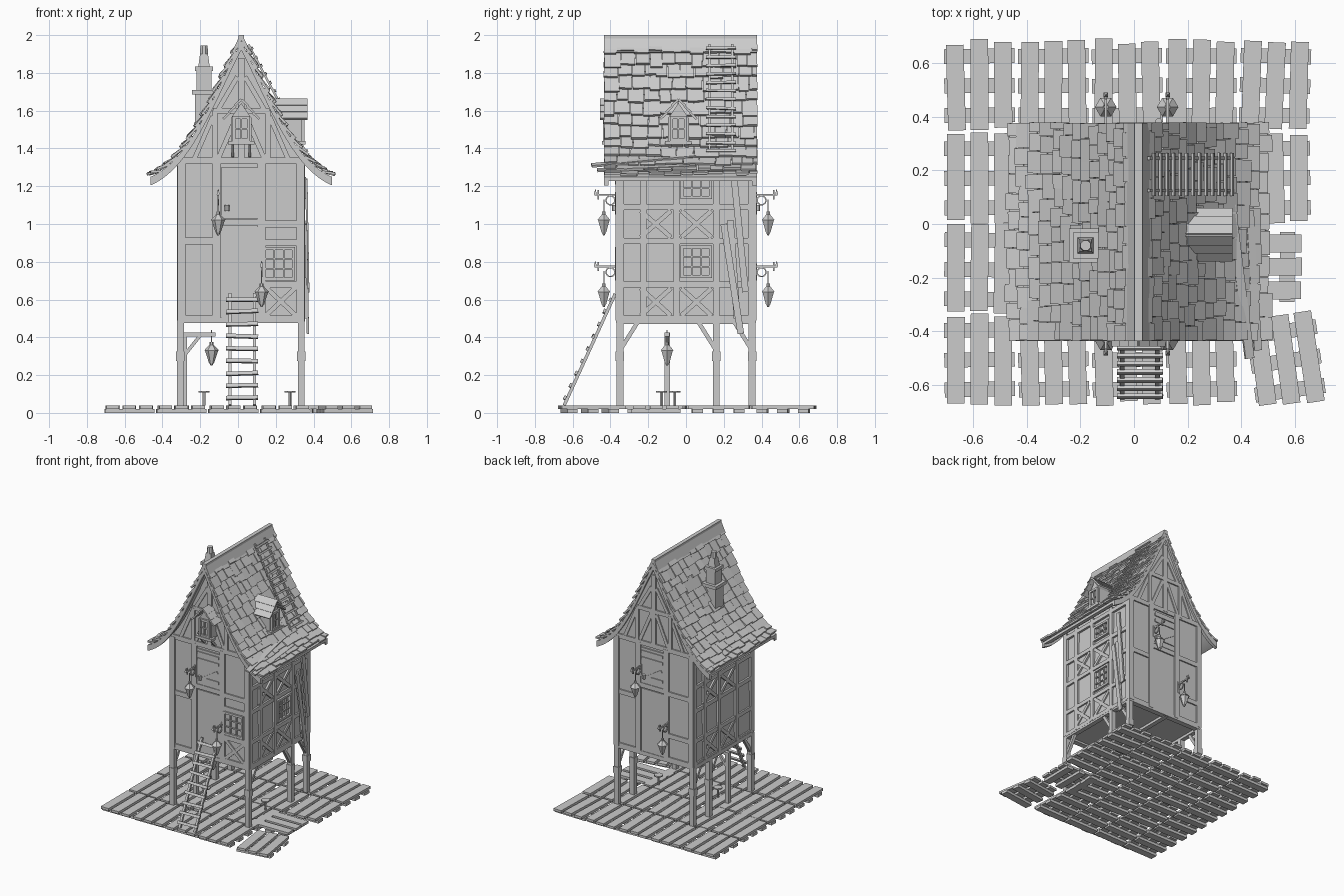
import bpy, bmesh, math, random
from collections import defaultdict
from mathutils import Matrix, Vector, geometry

random.seed(4)
if "Cube" in bpy.data.objects:
    bpy.data.objects.remove(bpy.data.objects["Cube"], do_unlink=True)

grey = bpy.data.materials.new("plain_grey")
grey.use_nodes = True
COLOUR = (0.6, 0.6, 0.6, 1)
grey.diffuse_color = COLOUR
grey.node_tree.nodes["Principled BSDF"].inputs["Base Color"].default_value = COLOUR

parts = defaultdict(bmesh.new)
I = Matrix()
CX = 0.017
UP, FRONT = Vector((0, 0, 1)), Vector((0, -1, 0))


def jit(a):
    return random.uniform(-a, a)


def box(name, centre, size, M=I, rot=0):
    m = M @ Matrix.Translation(centre) @ Matrix.Rotation(rot, 4, 'Z') @ Matrix.Diagonal((*size, 1))
    bmesh.ops.create_cube(parts[name], size=1, matrix=m)


def bar(name, p, q, w, t, n=FRONT, M=I):
    """Straight timber from p to q, w wide, t thick along n."""
    p, q = Vector(p), Vector(q)
    y = (q - p).normalized()
    x = y.cross(n).normalized()
    r = Matrix((x, y, x.cross(y))).transposed().to_4x4()
    m = M @ Matrix.Translation((p + q) / 2) @ r @ Matrix.Diagonal((w, (q - p).length, t, 1))
    bmesh.ops.create_cube(parts[name], size=1, matrix=m)


def cone(name, x, y, z0, z1, r0, r1, M=I, n=4):
    m = M @ Matrix.Translation((x, y, (z0 + z1) / 2)) @ Matrix.Rotation(math.pi / n, 4, 'Z')
    bmesh.ops.create_cone(parts[name], cap_ends=True, segments=n, radius1=r0, radius2=r1,
                          depth=z1 - z0, matrix=m)


def prism(name, outline, y0, y1, M=I):
    """Extrude an x-z outline from y0 to y1."""
    bm = parts[name]
    f = bm.faces.new([bm.verts.new(M @ Vector((x, y0, z))) for x, z in outline])
    new = bmesh.ops.extrude_face_region(bm, geom=[f])["geom"]
    shift = M.to_3x3() @ Vector((0, y1 - y0, 0))
    bmesh.ops.translate(bm, verts=[v for v in new if isinstance(v, bmesh.types.BMVert)], vec=shift)


def wall_frame(deg, dist):
    return (Matrix.Translation((CX, 0, 0)) @ Matrix.Rotation(math.radians(deg), 4, 'Z')
            @ Matrix.Translation((0, -dist, 0)))


house = Matrix.Translation((CX, 0, 0))
front, right, back, left = [wall_frame(a, d) for a, d in ((0, .36), (90, .327), (180, .36), (270, .327))]

# Roof curve, from ridge to eave
curve = [Vector(v) for v in geometry.interpolate_bezier((0, 1.965), (.13, 1.72), (.26, 1.34), (.48, 1.25), 60)]
half = [(v.x, v.y) for v in curve]
lower = [(x, z - .03) for x, z in half]
mirrored = lambda pts: [(-x, z) for x, z in pts]

# Walls and gables in one solid
inside = [p for p in lower if p[0] < .327]
prism("house_walls", [(-.327, .49), (.327, .49)] + inside[::-1] + mirrored(inside[1:]), -.36, .36, house)

# Roof shell and barge boards
for name, y0, y1, drop in (("roof_shell", -.425, .37, .022), ("front_barge_board", -.435, -.41, .045),
                           ("back_barge_board", .35, .375, .045)):
    under = [(x, z - drop) for x, z in half]
    prism(name, half + under[::-1] + mirrored(under[1:]) + mirrored(half[:0:-1]), y0, y1, house)

# Shingles in overlapping rows
ROWS = 13
for s in (-1, 1):
    for i in range(ROWS):
        a = curve[min(59, int(i * 59 / ROWS))]
        b = curve[min(59, int((i + 1.25) * 59 / ROWS))]
        d = (b - a).normalized()
        n = Vector((-d.y, d.x))
        y = -.435
        while y < .36:
            w = min(random.uniform(.055, .095), .378 - y)
            e = b + n * (.019 + jit(.005)) + d * jit(.012)
            bar("shingles", (s * a.x, y + w / 2, a.y), (s * e.x, y + w / 2 + jit(.003), e.y),
                w - .003, .013, Vector((s * n.x, 0, n.y)), house)
            y += w
    bar("ridge_cap", (s * .025, -.435, 1.945), (s * .025, .375, 1.945), .085, .014, Vector((s * .9, 0, .42)), house)
bar("ridge_cap", (0, -.435, 1.985), (0, .375, 1.985), .03, .03, UP, house)

# Loose boards on the eave, and a roof ladder
bar("loose_eave_boards", (.43, -.5, 1.31), (.36, .07, 1.365), .035, .012, Vector((.4, 0, 1)))
bar("loose_eave_boards", (.46, -.47, 1.285), (.43, .05, 1.31), .03, .012, Vector((.4, 0, 1)))


def ladder(name, top, foot, half_w, side, n, rungs, t):
    top, foot, side = Vector(top), Vector(foot), Vector(side)
    for s in (-1, 1):
        bar(name, top + side * half_w * s, foot + side * half_w * s, t, t, n)
    for i in range(rungs):
        p = top.lerp(foot, (i + .5) / rungs) + n * t * .7
        bar(name, p - side * (half_w + .02) + UP * jit(.004), p + side * (half_w + .02) + UP * jit(.004), t * 1.2, t * .8, n)


ladder("roof_ladder", (.055, .185, 1.95), (.37, .185, 1.36), .06, (0, 1, 0), Vector((.88, 0, .47)), 13, .012)
ladder("entry_ladder", (.022, -.375, .63), (.022, -.645, .04), .065, (1, 0, 0), Vector((0, -.9, .42)), 9, .017)


# Timber framing helpers, in wall coordinates
def post(M, u, z0, z1, w=.042):
    bar("timber_frame", (u, 0, z0), (u, 0, z1), w, .024, FRONT, M)


def rail(M, z, u0, u1, w=.035):
    bar("timber_frame", (u0, 0, z), (u1, 0, z), w, .02, FRONT, M)


def cross(M, u0, u1, z0, z1):
    bar("cross_braces", (u0, 0, z0), (u1, 0, z1), .024, .016, FRONT, M)
    bar("cross_braces", (u1, 0, z0), (u0, 0, z1), .024, .018, FRONT, M)


def window(M, u, z, w, h, cols=3, rows=3, y=0):
    for i in range(cols + 1):
        t = .016 if i in (0, cols) else .008
        box("windows", (u - w / 2 + w * i / cols, y, z), (t, .03 if t > .01 else .018, h + .016), M)
    for i in range(rows + 1):
        t = .016 if i in (0, rows) else .008
        box("windows", (u, y, z - h / 2 + h * i / rows), (w, .028 if t > .01 else .016, t), M)


# Front and back walls
for M in (front, back):
    for u in (-.315, -.13, .107, .315):
        post(M, u, .49, 1.335)
    for z in (.5, .91, 1.335):
        rail(M, z, -.327, -.13)
    for z in (.5, .68, 1.0, 1.335):
        rail(M, z, .107, .327)
    rail(M, 1.335, -.13, .107)
    rail(M, 1.01, -.13, .107)
    box("doors", (-.01, -.002, 1.165), (.195, .016, .27), M)
    for z in (1.08, 1.22, 1.27):
        box("door_straps", (-.01, -.012, z), (.18, .01, .022), M)
    bar("door_straps", (-.09, -.012, 1.06), (.07, -.012, 1.16), .02, .01, FRONT, M)
    cone("door_handles", -.075, -.02, 1.07, 1.1, .014, .014, M, 8)
    box("lower_panels", (-.01, 0, .745), (.19, .012, .48), M)
    # Gable timbers
    post(M, 0, 1.33, 1.88, .035)
    rail(M, 1.6, -.15, .15, .03)
    for s in (-1, 1):
        post(M, s * .14, 1.33, 1.6, .03)
        bar("gable_braces", (s * .25, 0, 1.34), (s * .15, 0, 1.57), .025, .016, FRONT, M)
        bar("gable_braces", (s * .12, 0, 1.61), (s * .02, 0, 1.78), .025, .016, FRONT, M)
        bar("gable_braces", (s * .12, 0, 1.35), (s * .02, 0, 1.58), .025, .016, FRONT, M)
window(front, .2, .79, .155, .16)
cross(front, .13, .29, .515, .665)
rail(front, .9, .107, .327)

# Side walls
for M in (right, left):
    for u in (-.345, -.225, -.05, .16, .345):
        post(M, u, .49, 1.33, .034)
    for z in (.5, .68, .91, 1.09, 1.3):
        rail(M, z, -.36, .36, .03)
    for u in (-.16, .055):
        cross(M, u - .08, u + .08, .515, .66)
        cross(M, u - .08, u + .08, .93, 1.07)
for z, h in ((.8, .155), (1.19, .1)):
    window(right, .055, z, .15, h, 3, 3 if h > .12 else 2)

# Boards leaning on the right wall
for y0, z0, y1, z1, x in ((.255, 1.24, .315, .64, .372), (.2, 1.0, .29, .42, .37), (.235, 1.02, .27, .5, .36)):
    bar("leaning_boards", (x - .01, y0, z0), (x, y1, z1), .035, .012, Vector((1, 0, 0)))


# Dormers: gabled box, two roof plates with shingle steps, window
def dormer(name, M, depth):
    prism(name + "_body", [(-.055, 1.43), (.055, 1.43), (.055, 1.56), (0, 1.64), (-.055, 1.56)], 0, depth, M)
    box(name + "_sill", (0, .005, 1.43), (.14, .05, .02), M)
    window(M, 0, 1.505, .075, .12, 2, 2)
    for s in (-1, 1):
        for k in range(3):
            a, b = Vector((0, 1.66)), Vector((.09, 1.555))
            p, q = a.lerp(b, k / 3), a.lerp(b, (k + 1.2) / 3)
            bar(name + "_roof", (s * p.x, (depth - .03) / 2, p.y), (s * q.x, (depth - .03) / 2, q.y + .008),
                depth + .03, .012, Vector((s * .75, 0, .66)), M)
        bar(name + "_brackets", (s * .045, .005, 1.42), (s * .045, .06, 1.36), .015, .015, UP, M)


dormer("front_dormer", wall_frame(0, .425), .1)
dormer("side_dormer", wall_frame(90, .32) @ Matrix.Translation((-.04, 0, 0)), .15)

# Chimney
for z0, z1, w in ((1.45, 1.69, .095), (1.685, 1.71, .125), (1.71, 1.81, .08), (1.81, 1.835, .095)):
    box("chimney", (-.18, -.08, (z0 + z1) / 2), (w, w, z1 - z0))
cone("chimney_pot", -.18, -.08, 1.835, 1.9, .042, .03)
cone("chimney_pot", -.18, -.08, 1.9, 1.945, .024, .02, I, 8)


# Lanterns
def lantern(M, x, y, z):
    cone("lanterns", x, y, z - .11, z - .045, .014, .035, M, 6)
    cone("lanterns", x, y, z - .045, z - .015, .04, .012, M, 6)
    cone("lanterns", x, y, z - .015, z, .01, .01, M, 6)
    cone("lanterns", x, y, z - .125, z - .11, .005, .012, M, 6)
    box("lantern_chains", (x, y, z + .03), (.005, .005, .07), M)


def wall_lantern(M, u, z):
    bar("lantern_brackets", (u, 0, z), (u, -.125, z), .01, .01, UP, M)
    bar("lantern_brackets", (u, -.105, z - .025), (u, -.105, z + .025), .009, .009, FRONT, M)
    cone("lantern_brackets", u, -.12, z, z + .03, .012, .001, M)
    box("lantern_brackets", (u, -.01, z - .03), (.018, .01, .09), M)
    ring = [(u, -.04 + .024 * math.cos(a), z - .03 + .024 * math.sin(a)) for a in
            [k * math.tau / 10 for k in range(11)]]
    for p, q in zip(ring, ring[1:]):
        bar("lantern_brackets", p, q, .007, .007, Vector((1, 0, 0)), M)
    lantern(M, u, -.075, z - .09)


for M in (front, back):
    wall_lantern(M, -.122 if M is front else -.108, 1.155)
    wall_lantern(M, .108 if M is front else .122, .775)

# Stilts with knee braces
for x in (-.305, .335):
    for y in (-.35, .16, .35):
        box("stilts", (x, y, .265), (.036, .036, .45))
        box("stilts", (x, y, .3), (.044, .044, .05))
    for y, d in ((-.35, .1), (.16, -.1), (.35, -.1)):
        bar("knee_braces", (x, y, .33), (x, y + d, .49), .022, .022, Vector((1, 0, 0)))
for y in (-.35, .35):
    box("floor_beams", (CX, y, .49), (.66, .04, .03))
for x in (-.305, .0, .335):
    box("floor_beams", (x, 0, .485), (.035, .72, .03))

# Hanging lantern post and stools below the house
box("lantern_post", (-.285, -.1, .23), (.03, .03, .39))
box("lantern_post", (-.21, -.1, .415), (.18, .025, .022))
bar("lantern_post", (-.28, -.1, .31), (-.2, -.1, .41), .018, .018)
lantern(I, -.14, -.1, .375)
for x, y in ((-.18, -.13), (.275, -.06)):
    cone("stools", x, y, .04, .11, .008, .008, I, 6)
    cone("stools", x, y, .108, .117, .032, .032, I, 8)


# Deck of pallets
def pallet(x, y, deg, length=.33, pitch=.088):
    M = Matrix.Translation((x, y, 0)) @ Matrix.Rotation(math.radians(deg), 4, 'Z')
    for k in (-1, 0, 1):
        box("deck_planks", (k * pitch, jit(.008), .03), (.066, length + jit(.012), .018), M, jit(.02))
        box("deck_runners", (0, k * (length / 2 - .055), .0105), (.262, .055, .021), M, jit(.01))


for i, x in enumerate((-.575, -.3, -.025, .25, .525)):
    for j, y in enumerate((.515, .17, -.17, -.505)):
        if i == 4 and j == 2:
            pallet(.46, -.16, 90)
        elif i == 4 and j == 3:
            pallet(.565, -.51, 8)
        else:
            pallet(x, y, jit(1.6))

# Turn every part into an object
for name, bm in parts.items():
    bmesh.ops.recalc_face_normals(bm, faces=bm.faces)
    mesh = bpy.data.meshes.new(name)
    bm.to_mesh(mesh)
    bm.free()
    mesh.materials.append(grey)
    bpy.context.scene.collection.objects.link(bpy.data.objects.new(name, mesh))
